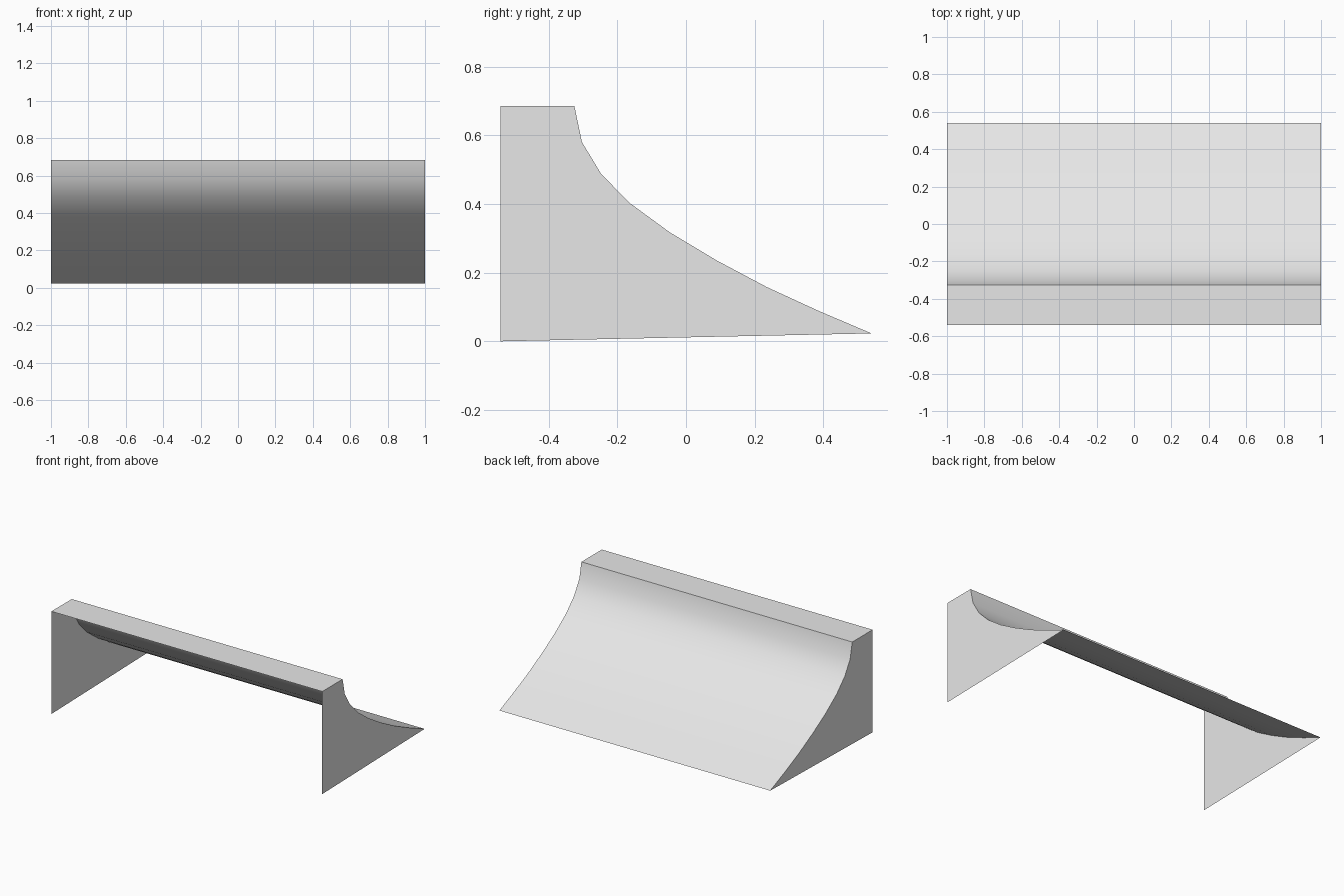
import bpy
import bmesh
import math

cube = bpy.data.objects.get("Cube")
if cube:
    bpy.data.objects.remove(cube, do_unlink=True)

grey = bpy.data.materials.new("light grey")
grey.use_nodes = True
colour = (0.8, 0.8, 0.8, 1)
grey.diffuse_color = colour
grey.node_tree.nodes["Principled BSDF"].inputs["Base Color"].default_value = colour

HALF = 1.0
FRONT, BACK, TOP = -0.54, 0.54, 0.685

# Concave riding curve, (y, z) from the deck lip down to the toe
CURVE = [(-0.325, TOP), (-0.303, 0.58), (-0.247, 0.487), (-0.163, 0.402),
         (-0.047, 0.317), (0.09, 0.235), (0.235, 0.158), (0.385, 0.089),
         (BACK, 0.023)]


def finish(name, bm):
    mesh = bpy.data.meshes.new(name)
    bm.to_mesh(mesh)
    bm.free()
    mesh.materials.append(grey)
    obj = bpy.data.objects.new(name, mesh)
    bpy.context.collection.objects.link(obj)
    return obj


def sheet(name, profile):
    """Open sheet spanning the full width along a (y, z) profile."""
    bm = bmesh.new()
    rows = [[bm.verts.new((x, y, z)) for x in (-HALF, HALF)] for y, z in profile]
    for a, b in zip(rows, rows[1:]):
        bm.faces.new((a[0], a[1], b[1], b[0]))
    return finish(name, bm)


def side_panel(name, side):
    """Flat end wall under the deck and curve."""
    outline = [(FRONT, 0), (BACK, 0.023)] + CURVE[-2::-1] + [(FRONT, TOP)]
    bm = bmesh.new()
    verts = [bm.verts.new((side * HALF, y, z)) for y, z in outline]
    bm.faces.new(verts if side > 0 else verts[::-1])
    return finish(name, bm)


# Top deck and smooth ramp; the front and underside stay open
sheet("deck", [(FRONT, TOP), CURVE[0]])
ramp = sheet("ramp_surface", CURVE)

# End walls
for label, side in (("left", 1), ("right", -1)):
    side_panel(label + "_side_panel", side)

bpy.ops.object.select_all(action="DESELECT")
bpy.context.view_layer.objects.active = ramp
ramp.select_set(True)
bpy.ops.object.shade_smooth_by_angle(angle=math.radians(30))

# Outward normals on the sheets
for obj in (ramp, bpy.data.objects["deck"]):
    if obj.data.polygons[0].normal.z < 0:
        obj.data.flip_normals()
